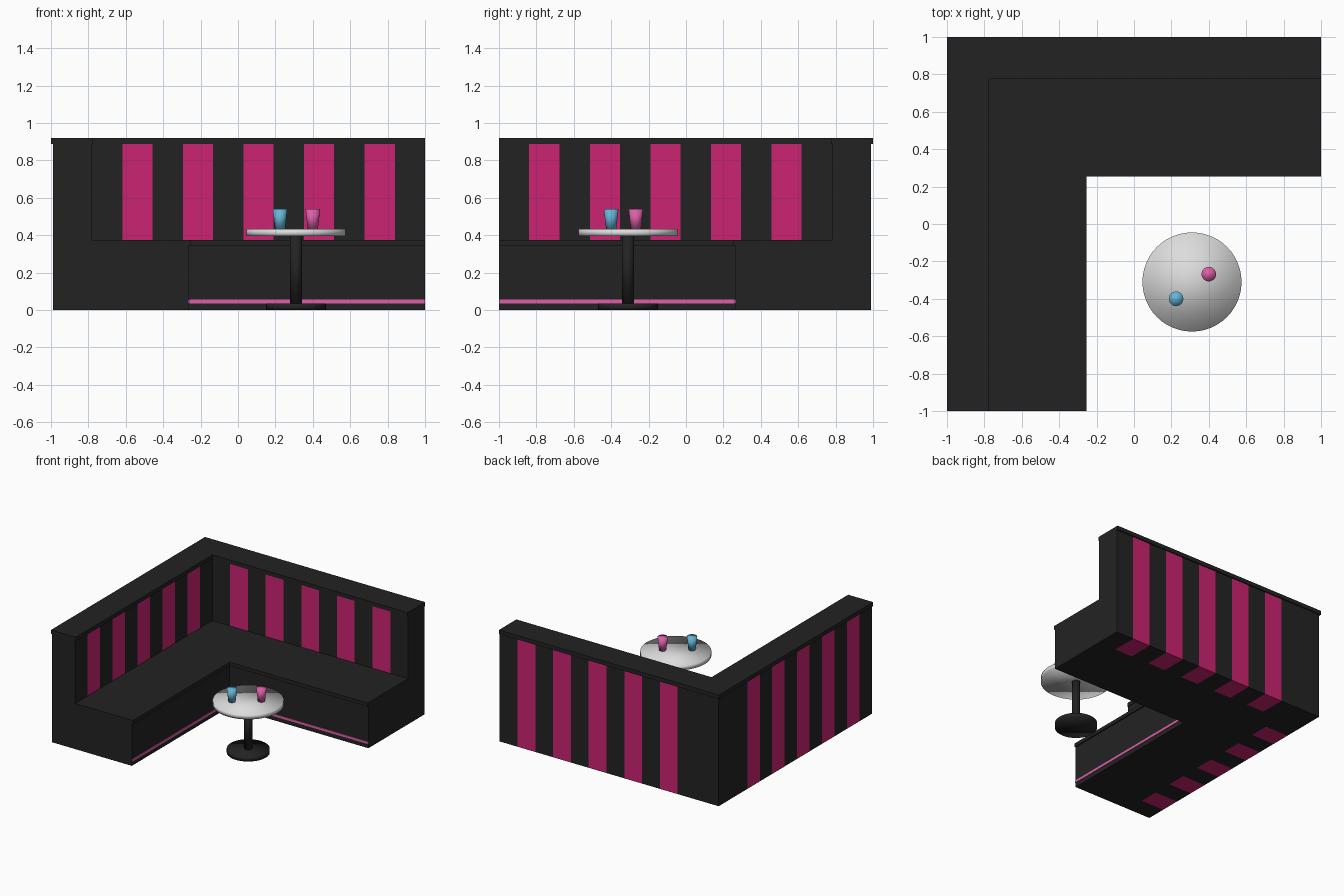
import bpy, bmesh, math
from mathutils import Vector

if "Cube" in bpy.data.objects:
    bpy.data.objects.remove(bpy.data.objects["Cube"])


def material(name, rgb):
    m = bpy.data.materials.new(name)
    m.diffuse_color = (*rgb, 1.0)
    m.use_nodes = True
    m.node_tree.nodes["Principled BSDF"].inputs["Base Color"].default_value = m.diffuse_color
    return m


BLACK = material("charcoal vinyl", (0.0165, 0.0165, 0.0165))
MAGENTA = material("magenta stripe", (0.60, 0.017, 0.165))
PINK = material("light pink", (0.72, 0.115, 0.39))
BLUE = material("sky blue", (0.13, 0.46, 0.68))
GREY = material("pale grey", (0.72, 0.72, 0.72))


def finish(bm, name, mats, smooth=False):
    bmesh.ops.recalc_face_normals(bm, faces=bm.faces)
    for f in bm.faces:
        f.smooth = smooth
    me = bpy.data.meshes.new(name)
    bm.to_mesh(me)
    bm.free()
    for m in mats:
        me.materials.append(m)
    ob = bpy.data.objects.new(name, me)
    bpy.context.collection.objects.link(ob)
    return ob


def corner_prism(inner, outer, z0, z1):
    """L-shaped slab running along the left and back sides."""
    bm = bmesh.new()
    pts = [(-outer, -1), (-inner, -1), (-inner, inner),
           (1, inner), (1, outer), (-outer, outer)]
    face = bm.faces.new([bm.verts.new((x, y, z0)) for x, y in pts])
    ext = bmesh.ops.extrude_face_region(bm, geom=[face])
    top = [v for v in ext["geom"] if isinstance(v, bmesh.types.BMVert)]
    bmesh.ops.translate(bm, verts=top, vec=(0, 0, z1 - z0))
    if not any(f.calc_center_median().z < z0 + 1e-6 for f in bm.faces):
        bm.faces.new([v for v in bm.verts if v.co.z < z0 + 1e-6])
    return bm


def turned(name, mat, x, y, z0, z1, r0, r1, sides=32):
    """Round part with fully smooth shading."""
    bm = bmesh.new()
    bmesh.ops.create_cone(bm, cap_ends=True, segments=sides,
                          radius1=r0, radius2=r1, depth=z1 - z0)
    bmesh.ops.translate(bm, verts=bm.verts, vec=(x, y, (z0 + z1) / 2))
    return finish(bm, name, [mat], smooth=True)


# Bench
finish(corner_prism(0.265, 0.78, 0, 0.345), "bench_base", [BLACK])
finish(corner_prism(0.255, 0.78, 0.345, 0.375), "bench_seat", [BLACK])
finish(corner_prism(0.26, 0.266, 0.035, 0.055), "light_strip", [PINK])

# Backrest, cut into eleven panels per wing, every second one magenta
PANELS = 11
START = 0.78
WIDTH = (1 + START) / PANELS
bm = corner_prism(START, 0.99, 0, 0.887)
for k in range(1, PANELS):
    d = -START + k * WIDTH
    for co, no in (((d, 0, 0), (1, 0, 0)), ((0, -d, 0), (0, 1, 0))):
        bmesh.ops.bisect_plane(bm, geom=bm.verts[:] + bm.edges[:] + bm.faces[:],
                               plane_co=Vector(co), plane_no=Vector(no))
for f in bm.faces:
    c = f.calc_center_median()
    u = max(c.x, -c.y) + START
    k = min(int(max(u, 0) / WIDTH), PANELS - 1)
    f.material_index = k % 2
finish(bm, "striped_backrest", [BLACK, MAGENTA])

# Top rail
finish(corner_prism(0.774, 1.0, 0.887, 0.92), "top_rail", [BLACK])

# Table
TX, TY = 0.31, -0.31
turned("table_foot", BLACK, TX, TY, 0, 0.035, 0.16, 0.16)
turned("table_post", BLACK, TX, TY, 0.035, 0.395, 0.031, 0.031)
turned("table_top", GREY, TX, TY, 0.395, 0.432, 0.265, 0.265, 48)

# Cups
for name, mat, x, y in (("blue_cup", BLUE, 0.225, -0.40),
                        ("pink_cup", PINK, 0.40, -0.268)):
    turned(name, mat, x, y, 0.432, 0.54, 0.027, 0.039, 24)
